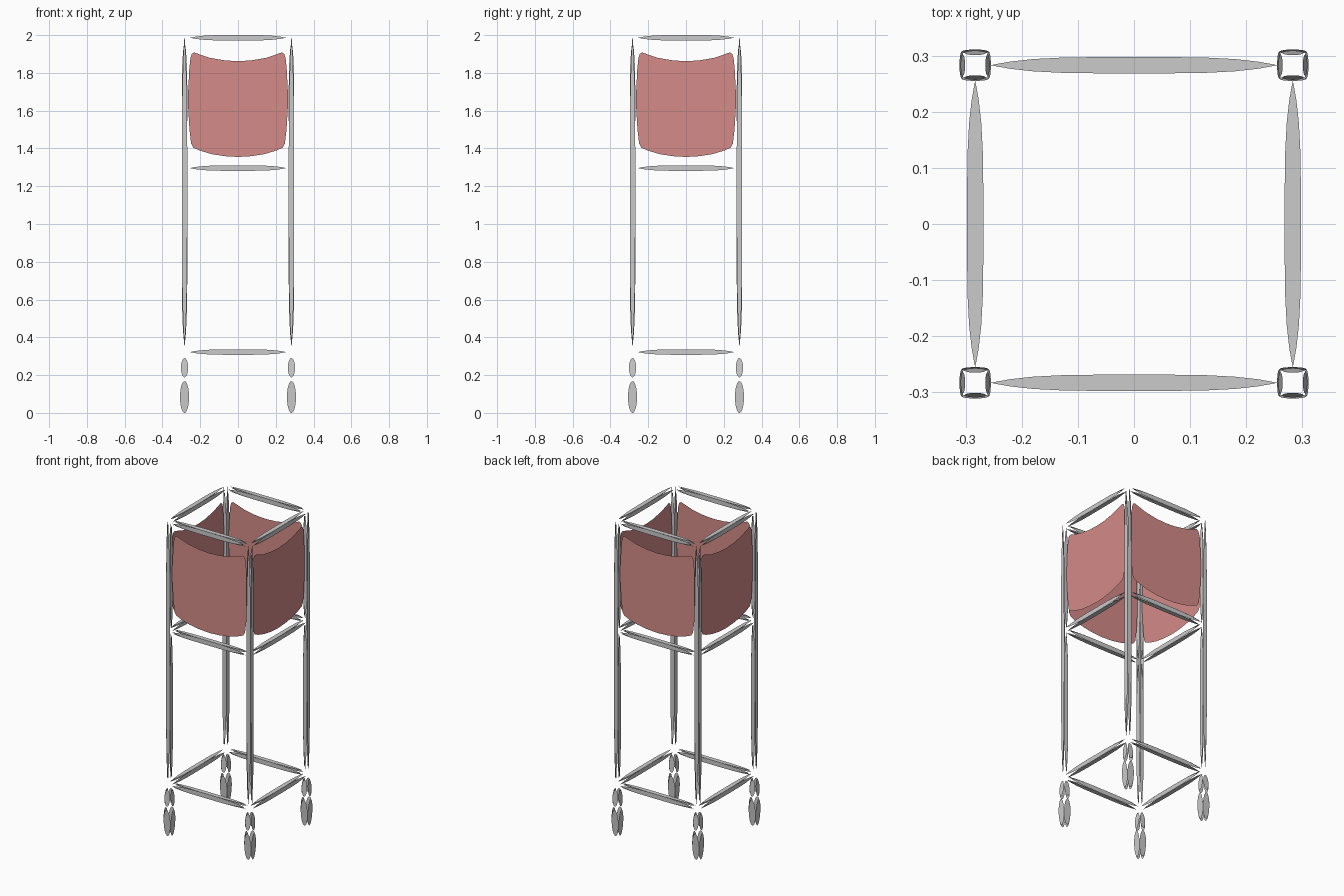
import bpy, bmesh, math
from mathutils import Vector

cube = bpy.data.objects.get("Cube")
if cube:
    bpy.data.objects.remove(cube, do_unlink=True)

R = 0.283        # distance of the posts from the centre
T = 0.0145       # half thickness of posts and rails
Z = Vector((0, 0, 1))
DIRS = [Vector((1, 0, 0)), Vector((0, 1, 0)), Vector((-1, 0, 0)), Vector((0, -1, 0))]


def finish(name, bm, material=None):
    mesh = bpy.data.meshes.new(name)
    bm.to_mesh(mesh)
    bm.free()
    if material:
        mesh.materials.append(material)
    obj = bpy.data.objects.new(name, mesh)
    bpy.context.collection.objects.link(obj)
    return obj


def leaf(bm, start, end, normal, half_width, power=4, root=1):
    """Flat pointed or elliptical face running from start to end."""
    centre, axis = (start + end) / 2, (end - start) / 2
    side = normal.cross(axis).normalized() * half_width
    count = 24
    verts = []
    for i in range(count):
        a = math.tau * i / count
        t = math.cos(a)
        w = max(0, 1 - abs(t) ** power) ** (1 / root)
        verts.append(bm.verts.new(centre + axis * t + side * math.copysign(w, math.sin(a))))
    bm.faces.new(verts)


def rail(name, outward, z):
    """Horizontal square rail made of four slender faces."""
    bm = bmesh.new()
    along = Z.cross(outward)
    for n in (outward, -outward, Z, -Z):
        c = outward * R + Z * z + n * T
        leaf(bm, c - along * 0.255, c + along * 0.255, n, T)
    finish(name, bm)


def post(name, corner):
    """Upright: full-height outer faces, inner faces broken at the rails."""
    bm = bmesh.new()
    for n in DIRS:
        spans = [(0.34, 2.0)] if n.dot(corner) > 0 else [(0.35, 1.28), (1.31, 1.97)]
        for low, high in spans:
            c = corner + n * T
            leaf(bm, c + Z * low, c + Z * high, n, T)
    finish(name, bm)


def foot(name, corner):
    """Two stacked tapered blocks with oval sides."""
    bm = bmesh.new()
    blocks = [(0.0, 0.168, 0.02, 0.028, 0.024), (0.188, 0.29, 0.026, 0.018, 0.019)]
    for low, high, r_low, r_high, w in blocks:
        for n in DIRS:
            leaf(bm, corner + n * r_low + Z * low, corner + n * r_high + Z * high, n, w, 2, 2)
    finish(name, bm)


# Frame
SIDES = ["left", "back", "right", "front"]
for side, d in zip(SIDES, DIRS):
    for level, z in (("top", 1.986), ("middle", 1.296), ("bottom", 0.322)):
        rail(f"{side}_{level}_rail", d, z)

for sx, x_name in ((1, "left"), (-1, "right")):
    for sy, y_name in ((1, "back"), (-1, "front")):
        corner = Vector((sx * R, sy * R, 0))
        post(f"{y_name}_{x_name}_post", corner)
        foot(f"{y_name}_{x_name}_foot", corner)

# Red fabric panels with a sagging top and a rounded bottom
red = bpy.data.materials.new("red_fabric")
colour = (0.66, 0.26, 0.25, 1)
red.use_nodes = True
red.diffuse_color = colour
red.node_tree.nodes["Principled BSDF"].inputs["Base Color"].default_value = colour

half = [(0, 1.355), (0.07, 1.359), (0.14, 1.37), (0.2, 1.388), (0.235, 1.403), (0.248, 1.425),
        (0.257, 1.5), (0.264, 1.62), (0.264, 1.7), (0.258, 1.82), (0.252, 1.88),
        (0.245, 1.9), (0.233, 1.908), (0.215, 1.902), (0.15, 1.88), (0.07, 1.866), (0, 1.862)]
outline = half + [(-x, z) for x, z in half[-2:0:-1]]
for side, d in zip(SIDES, DIRS):
    bm = bmesh.new()
    along = Z.cross(d)
    bm.faces.new([bm.verts.new(d * R + along * x + Z * z) for x, z in outline])
    finish(f"{side}_panel", bm, red)
